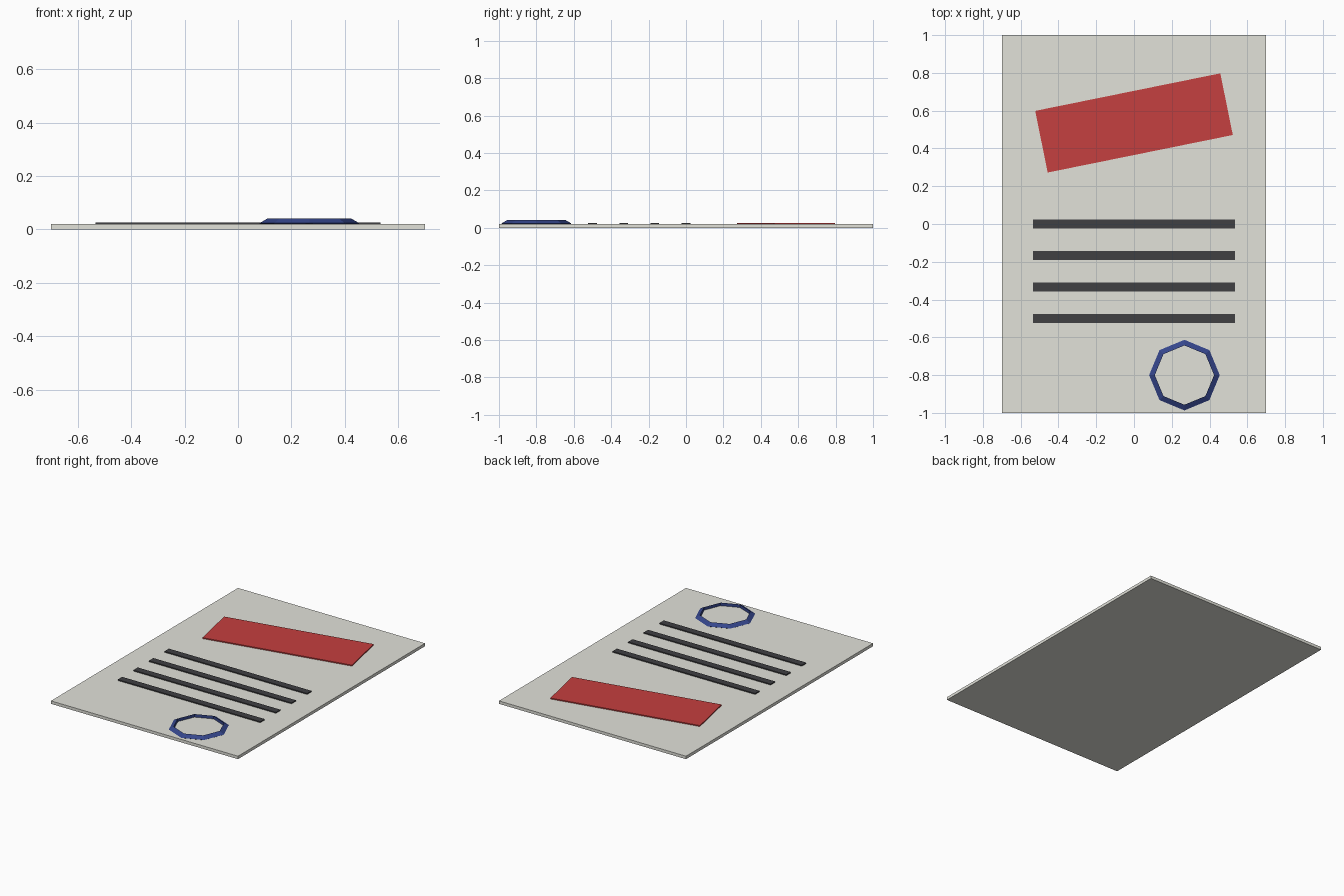
import bpy
from math import radians

if "Cube" in bpy.data.objects:
    bpy.data.objects.remove(bpy.data.objects["Cube"])


def material(name, rgb):
    m = bpy.data.materials.new(name)
    m.diffuse_color = (*rgb, 1)
    m.use_nodes = True
    m.node_tree.nodes["Principled BSDF"].inputs["Base Color"].default_value = m.diffuse_color
    return m


def slab(name, x, y, z0, z1, size, mat, angle=0.0):
    """Flat box between heights z0 and z1."""
    bpy.ops.mesh.primitive_cube_add(size=1, location=(x, y, (z0 + z1) / 2))
    ob = bpy.context.object
    ob.name = name
    ob.scale = (size[0], size[1], z1 - z0)
    ob.rotation_euler.z = angle
    ob.data.materials.append(mat)
    return ob


paper = material("paper", (0.76, 0.76, 0.70))
red = material("red", (0.56, 0.05, 0.05))
ink = material("ink", (0.05, 0.05, 0.055))
blue = material("blue", (0.035, 0.06, 0.26))

PAGE_TOP = 0.02
PRINT_TOP = 0.027

# Sheet of paper
slab("page", 0, 0, 0, PAGE_TOP, (1.4, 2.0), paper)

# Tilted red heading band
slab("red_banner", 0, 0.535, PAGE_TOP, PRINT_TOP, (1.0, 0.333), red, radians(11.46))

# Four lines of writing
for i in range(4):
    slab(f"text_line_{i + 1}", 0, -i / 6, PAGE_TOP, PRINT_TOP, (1.067, 0.047), ink)

# Eight-sided ring stamp with a triangular section
bpy.ops.mesh.primitive_torus_add(
    major_segments=8, minor_segments=3, major_radius=0.167, minor_radius=0.02,
    location=(0.267, -0.8, 0.0235))
ring = bpy.context.object
ring.name = "stamp_ring"
ring.data.materials.append(blue)
for p in ring.data.polygons:
    p.use_smooth = False
